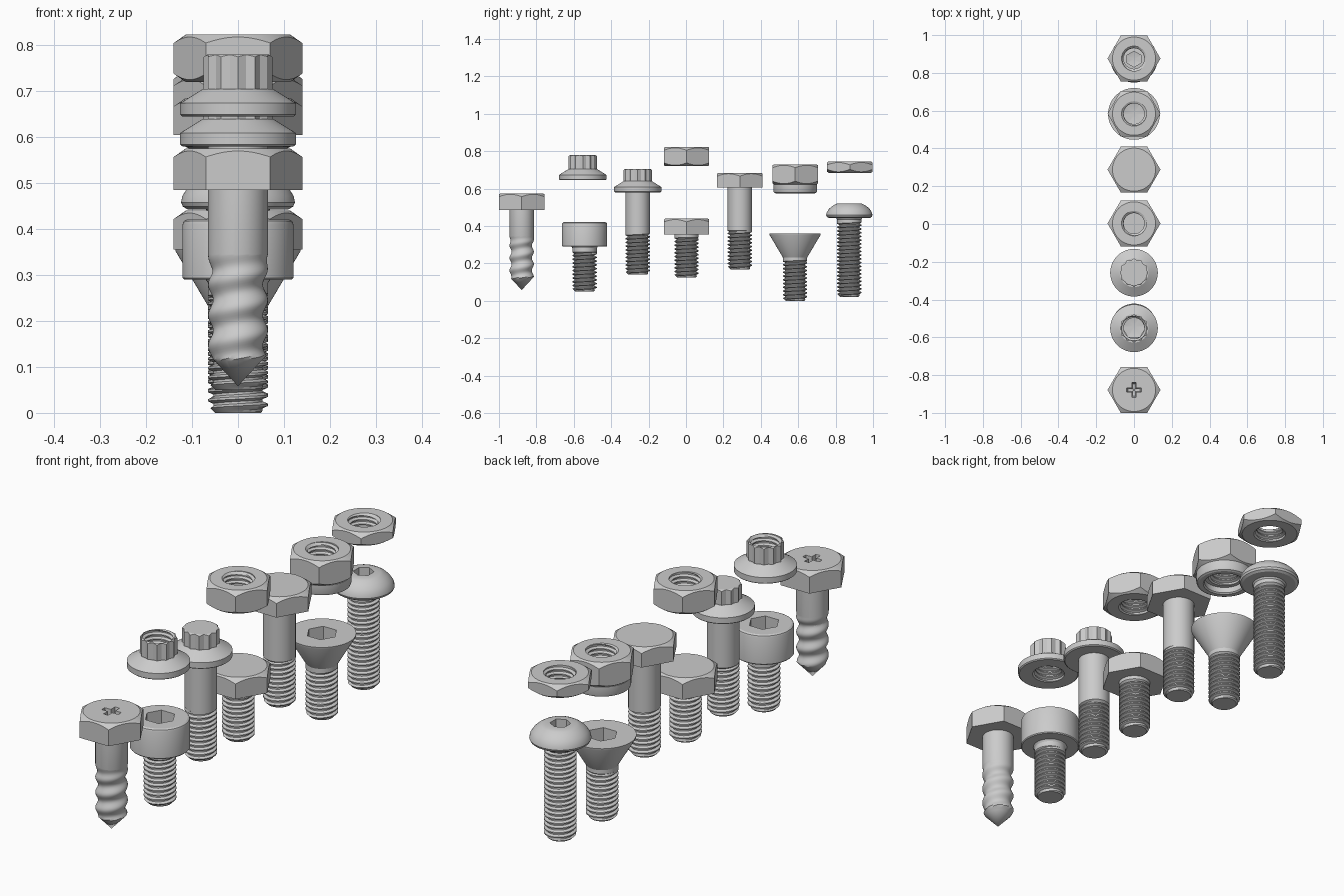
import bpy, bmesh
from math import pi, cos, sin, tan

if "Cube" in bpy.data.objects:
    bpy.data.objects.remove(bpy.data.objects["Cube"])

SEG = 72          # 5 degree steps, so hex, star and cross corners land on vertices
R = 0.065         # shank radius
AP = 0.1213       # hex apothem


# ---- cross-section shapes: radius as a function of angle ----
def hexa(ap, rot=0.0):
    return lambda t: ap / cos((t + rot) % (pi / 3) - pi / 6)


def star(ap):
    a, b = hexa(ap), hexa(ap, pi / 6)
    return lambda t: max(a(t), b(t))


def cross(length):
    w = length * tan(pi / 12)

    def f(t):
        q = t % (pi / 2)
        q = min(q, pi / 2 - q)
        return length / cos(q) if q <= pi / 12 + 1e-6 else w / sin(q)
    return f


def chamfer(shape, r, z, slope):
    return lambda t: z - slope * max(0.0, shape(t) - r)


def val(v, t):
    return v(t) if callable(v) else v


# ---- helical thread: rows of rings that climb one pitch per turn ----
def thread(z0, z1, tip=None, radius=R, depths=(0, .0115, .0115, 0), pitch=0.02, run=0.01):
    n = len(depths)

    def row(k):
        def z(t):
            return min(z1, max(z0, z0 + pitch * (k / n + t / (2 * pi))))

        def r(t):
            h = z(t)
            fade = min(1, (z1 - h) / run)
            if tip is None:
                fade = min(fade, (h - z0) / run)
            rad = radius - depths[k % n] * fade
            return rad if tip is None else min(rad, tip + h - z0)
        return r, z
    return [row(k) for k in range(-n, int((z1 - z0) / pitch * n) + 2)]


# ---- skin a list of (radius, height) rings into an object ----
def loft(name, y, rings, closed=False):
    bm = bmesh.new()
    rows = []
    for r, z in rings:
        row = []
        for i in range(SEG + 1):
            t = 2 * pi * i / SEG
            row.append(bm.verts.new((val(r, t) * cos(t), val(r, t) * sin(t), val(z, t))))
        rows.append(row)
    if closed:
        rows.append(rows[0])
    for a, b in zip(rows, rows[1:]):
        for i in range(SEG):
            bm.faces.new((a[i], a[i + 1], b[i + 1], b[i]))
    bmesh.ops.remove_doubles(bm, verts=bm.verts, dist=2e-5)
    bmesh.ops.recalc_face_normals(bm, faces=bm.faces)
    me = bpy.data.meshes.new(name)
    bm.to_mesh(me)
    bm.free()
    ob = bpy.data.objects.new(name, me)
    ob.location = (0, y, 0)
    bpy.context.collection.objects.link(ob)
    bpy.ops.object.select_all(action='DESELECT')
    ob.select_set(True)
    bpy.context.view_layer.objects.active = ob
    bpy.ops.object.shade_smooth_by_angle(angle=pi / 7)
    return ob


# ---- reusable ring groups, all running upward / inward ----
def shank(z0, zt, z1):
    return [(0, z0)] + thread(z0, zt, tip=0.05) + [(R, z1)]


def hex_sides(z0, z1, both=False):
    h, c, s = hexa(AP), 0.114, 0.7
    low = lambda t: z0 + s * (h(t) - c)
    start = [(c, z0), (h, low)] if both else [(h, z0)]
    return start + [(h, chamfer(h, c, z1, s)), (c, z1)]


def flange_sides(z0, z1):
    s = star(0.065)
    return [(0.121, z0), (0.126, z0 + .004), (0.126, z0 + .029), (0.076, z0 + .06),
            (s, z0 + .06), (s, chamfer(s, 0.066, z1, 0.6)), (0.066, z1)]


def socket(ap, z, depth, rot=0.0):
    h = hexa(ap, rot)
    return [(h, z), (h, z - depth), (0, z - depth - ap * 0.2)]


def bore(z0, z1):
    return thread(z0, z1, radius=0.066)[::-1]


# ---- bolts ----
lag_depths = [0.0055 * (1 - cos(2 * pi * k / 12)) for k in range(12)]
loft("lag_screw", -0.8785,
     [(0, 0.058)] + thread(0.112, 0.345, tip=0.05, depths=lag_depths, pitch=0.067, run=0.04)
     + [(R, 0.485)] + hex_sides(0.485, 0.575)
     + [(cross(0.04), 0.575), (cross(0.032), 0.54), (0, 0.535)])

loft("socket_cap_screw", -0.542,
     shank(0.05, 0.26, 0.282) + [(0.07, 0.29), (0.117, 0.29), (0.1205, 0.294), (0.1205, 0.41),
                                 (0.118, 0.417), (0.111, 0.421)] + socket(0.055, 0.421, 0.065))

loft("twelve_point_flange_bolt", -0.258,
     shank(0.14, 0.36, 0.58) + flange_sides(0.58, 0.706) + [(0, 0.706)])

loft("short_hex_bolt", 0.003,
     shank(0.125, 0.34, 0.355) + hex_sides(0.355, 0.44) + [(0, 0.44)])

loft("long_hex_bolt", 0.288,
     shank(0.168, 0.375, 0.605) + hex_sides(0.605, 0.685) + [(0, 0.685)])

loft("countersunk_screw", 0.583,
     shank(0.0, 0.215, 0.232) + [(0.136, 0.352), (0.137, 0.36)] + socket(0.055, 0.36, 0.06))

dome = [(0.07, 0.443), (0.11, 0.443), (0.12, 0.449), (0.124, 0.458), (0.121, 0.472),
        (0.11, 0.49), (0.094, 0.505), (0.078, 0.515), (0.066, 0.52)]
loft("button_head_screw", 0.873,
     shank(0.022, 0.42, 0.436) + dome + socket(0.036, 0.52, 0.045, pi / 6))

# ---- nuts ----
loft("twelve_point_flange_nut", -0.552, flange_sides(0.645, 0.78) + bore(0.645, 0.78), True)
loft("hex_nut", 0.003, hex_sides(0.72, 0.823, True) + bore(0.72, 0.823), True)
loft("jam_nut", 0.876, hex_sides(0.685, 0.745, True) + bore(0.685, 0.745), True)

collar = [(0.082, 0.605), (0.082, 0.58), (0.088, 0.575), (0.106, 0.575), (0.114, 0.579),
          (0.117, 0.587), (0.117, 0.622)]
loft("lock_nut", 0.584, collar + hex_sides(0.622, 0.73, True) + bore(0.605, 0.73), True)
